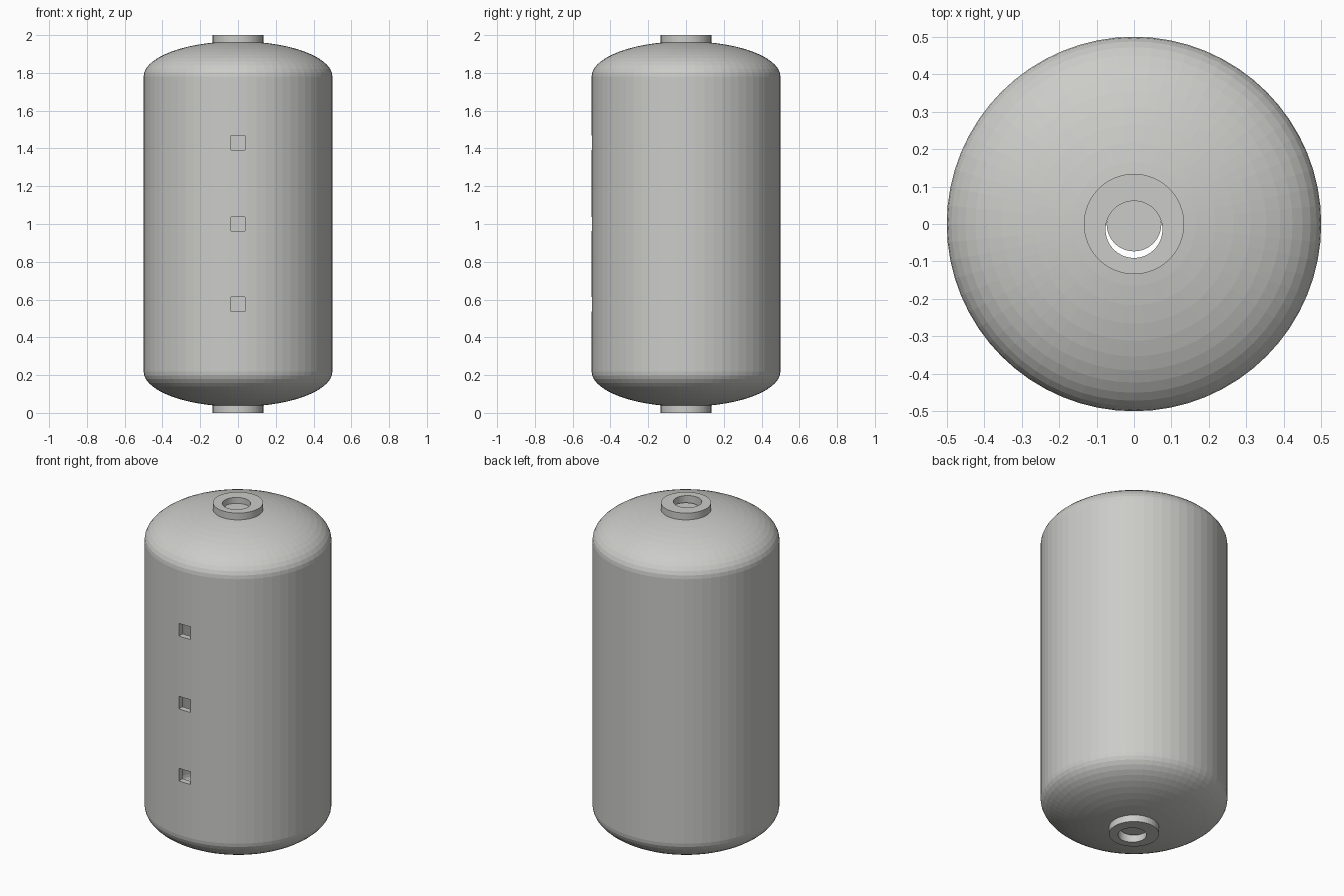
import bpy, bmesh, math

cube = bpy.data.objects.get("Cube")
if cube:
    bpy.data.objects.remove(cube, do_unlink=True)

SEGMENTS = 64
HOLE_Y = -0.0145       # ports sit slightly toward the front
HOLE_R = 0.076

grey = bpy.data.materials.new("light_grey")
grey.use_nodes = True
COLOUR = (0.6, 0.6, 0.58, 1)
grey.diffuse_color = COLOUR
grey.node_tree.nodes["Principled BSDF"].inputs["Base Color"].default_value = COLOUR


def add_object(name, bm):
    bmesh.ops.recalc_face_normals(bm, faces=bm.faces)
    mesh = bpy.data.meshes.new(name)
    bm.to_mesh(mesh)
    bm.free()
    mesh.materials.append(grey)
    obj = bpy.data.objects.new(name, mesh)
    bpy.context.collection.objects.link(obj)
    return obj


def cylinder(name, radius, z0, z1, y=0):
    bm = bmesh.new()
    bmesh.ops.create_cone(bm, cap_ends=True, segments=SEGMENTS,
                          radius1=radius, radius2=radius, depth=z1 - z0)
    bmesh.ops.translate(bm, verts=bm.verts, vec=(0, y, (z0 + z1) / 2))
    return add_object(name, bm)


def add_vessel(bm, radius, dome, knee=0.78, steps=14):
    """Closed capsule with elliptical domes, symmetric about z = 1."""
    arc = [math.pi / 2 * i / steps for i in range(steps + 1)]
    upper = [(radius * math.cos(a), knee + dome * math.sin(a)) for a in arc]
    profile = [(r, 1 - h) for r, h in reversed(upper)] + [(r, 1 + h) for r, h in upper]
    verts = [bm.verts.new((r, 0, z)) for r, z in profile]
    edges = [bm.edges.new(pair) for pair in zip(verts, verts[1:])]
    bmesh.ops.spin(bm, geom=verts + edges, cent=(0, 0, 0), axis=(0, 0, 1),
                   angle=math.tau, steps=SEGMENTS)
    bmesh.ops.remove_doubles(bm, verts=bm.verts, dist=0.0001)


def cut(target, cutter):
    mod = target.modifiers.new("cut_" + cutter.name, 'BOOLEAN')
    mod.operation = 'DIFFERENCE'
    mod.solver = 'EXACT'
    mod.object = cutter
    cutter.hide_render = True
    cutter.hide_viewport = True
    cutter.display_type = 'WIRE'


# Hollow tank shell
bm = bmesh.new()
add_vessel(bm, 0.5, 0.187)
tank = add_object("tank_shell", bm)
bm = bmesh.new()
add_vessel(bm, 0.465, 0.152)
cut(tank, add_object("cavity_cutter", bm))

# Three square ports down the front
bm = bmesh.new()
for z in (0.575, 1.0, 1.43):
    made = bmesh.ops.create_cube(bm, size=0.075)
    bmesh.ops.translate(bm, verts=made["verts"], vec=(0, -0.48, z))
cut(tank, add_object("port_cutter", bm))

# Top and bottom collars, each with an off-centre bore and a centred plug
bore = cylinder("bore_cutter", HOLE_R, -0.1, 2.1, HOLE_Y)
cut(tank, bore)
for name, z0, z1, plug0, plug1 in (("top", 1.945, 2, 1.94, 1.965),
                                  ("bottom", 0, 0.055, 0.035, 0.06)):
    cut(cylinder(name + "_collar", 0.134, z0, z1), bore)
    cylinder(name + "_plug", 0.073, plug0, plug1)
